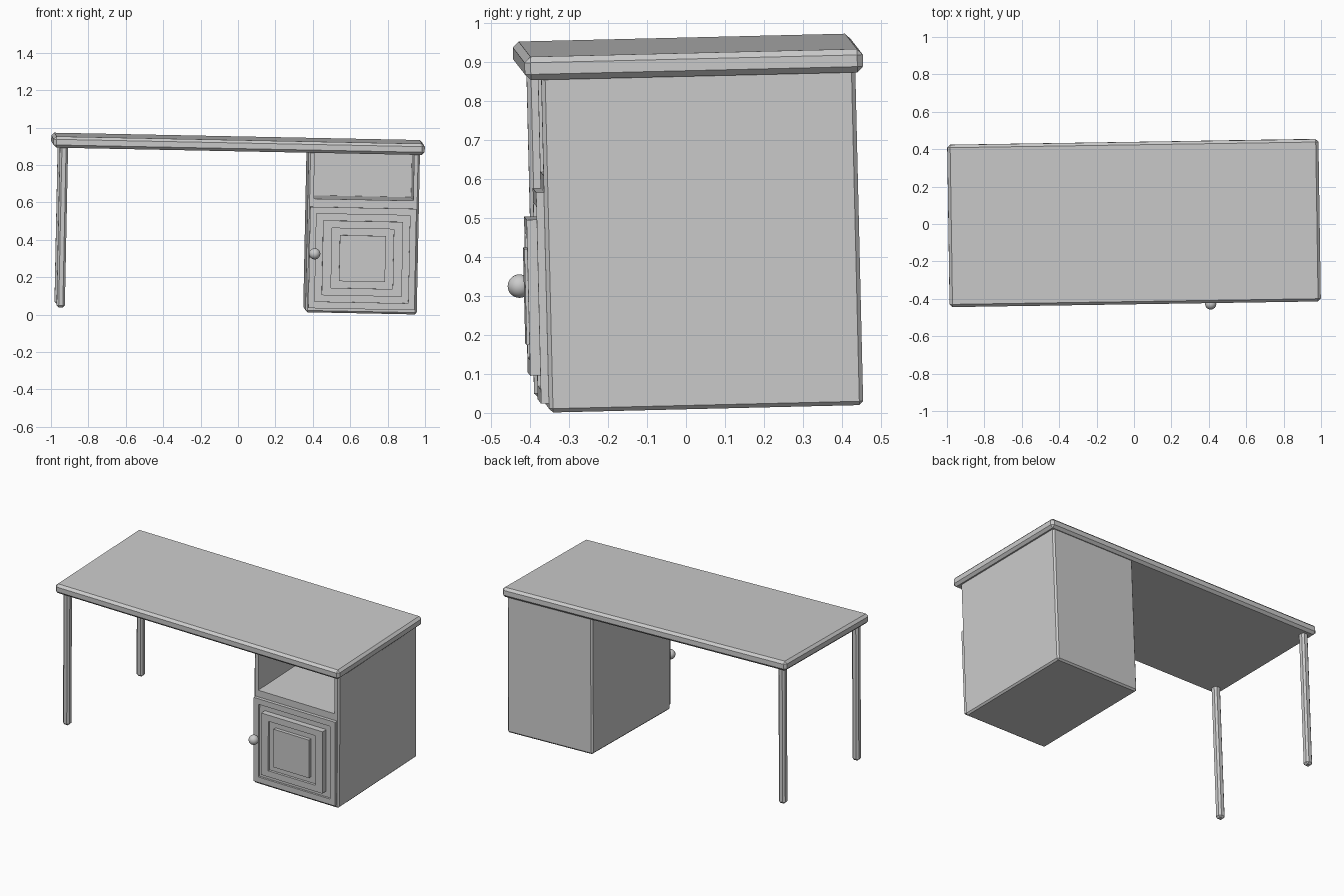
import bpy, bmesh
from mathutils import Matrix, Euler, Vector

if "Cube" in bpy.data.objects:
    bpy.data.objects.remove(bpy.data.objects["Cube"])

# The whole desk is tilted slightly; parts are built in the desk's own frame
POSE = Matrix.Translation((0, 0.005, 0.913)) @ Euler((0.024, 0.020, 0.0155)).to_matrix().to_4x4()
FLOOR, UNDER = -0.884, -0.03


def add(name, bm):
    bmesh.ops.recalc_face_normals(bm, faces=bm.faces)
    mesh = bpy.data.meshes.new(name)
    bm.to_mesh(mesh)
    bm.free()
    ob = bpy.data.objects.new(name, mesh)
    bpy.context.collection.objects.link(ob)
    ob.matrix_world = POSE
    return ob


def box(name, lo, hi, bevel=0.0):
    lo, hi = Vector(lo), Vector(hi)
    bm = bmesh.new()
    m = Matrix.Translation((lo + hi) / 2) @ Matrix.Diagonal((*(hi - lo), 1))
    bmesh.ops.create_cube(bm, size=1, matrix=m)
    if bevel:
        bmesh.ops.bevel(bm, geom=bm.edges[:], offset=bevel, segments=1,
                        profile=0.5, affect='EDGES')
    return add(name, bm)


# Chamfered tabletop
box("tabletop", (-0.9925, -0.434, -0.03), (0.9925, 0.434, 0.03), 0.015)

# Two chamfered legs on the left
for name, y in (("front_leg", -0.379), ("back_leg", 0.379)):
    box(name, (-0.958, y - 0.022, FLOOR), (-0.914, y + 0.022, UNDER + 0.015), 0.011)

# Cabinet with open compartment at the top
cabinet = box("cabinet", (0.373, -0.392, FLOOR), (0.968, 0.414, UNDER + 0.012), 0.01)
cutter = box("compartment_cutter", (0.405, -0.5, -0.276), (0.937, 0.385, 0.1))
cutter.hide_render = True
cutter.hide_viewport = True
cut = cabinet.modifiers.new("compartment", 'BOOLEAN')
cut.object = cutter
cut.operation = 'DIFFERENCE'
cut.solver = 'EXACT'

# Door: stepped rectangles (half width, half height, y) from back edge to centre block
steps = [(0.284, 0.271, -0.388), (0.284, 0.271, -0.412),
         (0.250, 0.235, -0.412), (0.250, 0.235, -0.400),
         (0.214, 0.200, -0.400), (0.214, 0.200, -0.437),
         (0.165, 0.160, -0.437), (0.165, 0.160, -0.422),
         (0.123, 0.123, -0.422), (0.123, 0.123, -0.443)]
cx, cz = 0.671, -0.590
bm = bmesh.new()
rings = [[bm.verts.new((cx + sx * w, y, cz + sz * h))
          for sx, sz in ((-1, -1), (1, -1), (1, 1), (-1, 1))] for w, h, y in steps]
for a, b in zip(rings, rings[1:]):
    for i in range(4):
        j = (i + 1) % 4
        bm.faces.new((a[i], a[j], b[j], b[i]))
bm.faces.new(rings[0])
bm.faces.new(rings[-1])
add("door", bm)

# Round door knob
bm = bmesh.new()
bmesh.ops.create_uvsphere(bm, u_segments=32, v_segments=16, radius=0.03,
                          matrix=Matrix.Translation((0.415, -0.4525, -0.569)))
for f in bm.faces:
    f.smooth = True
add("door_knob", bm)
